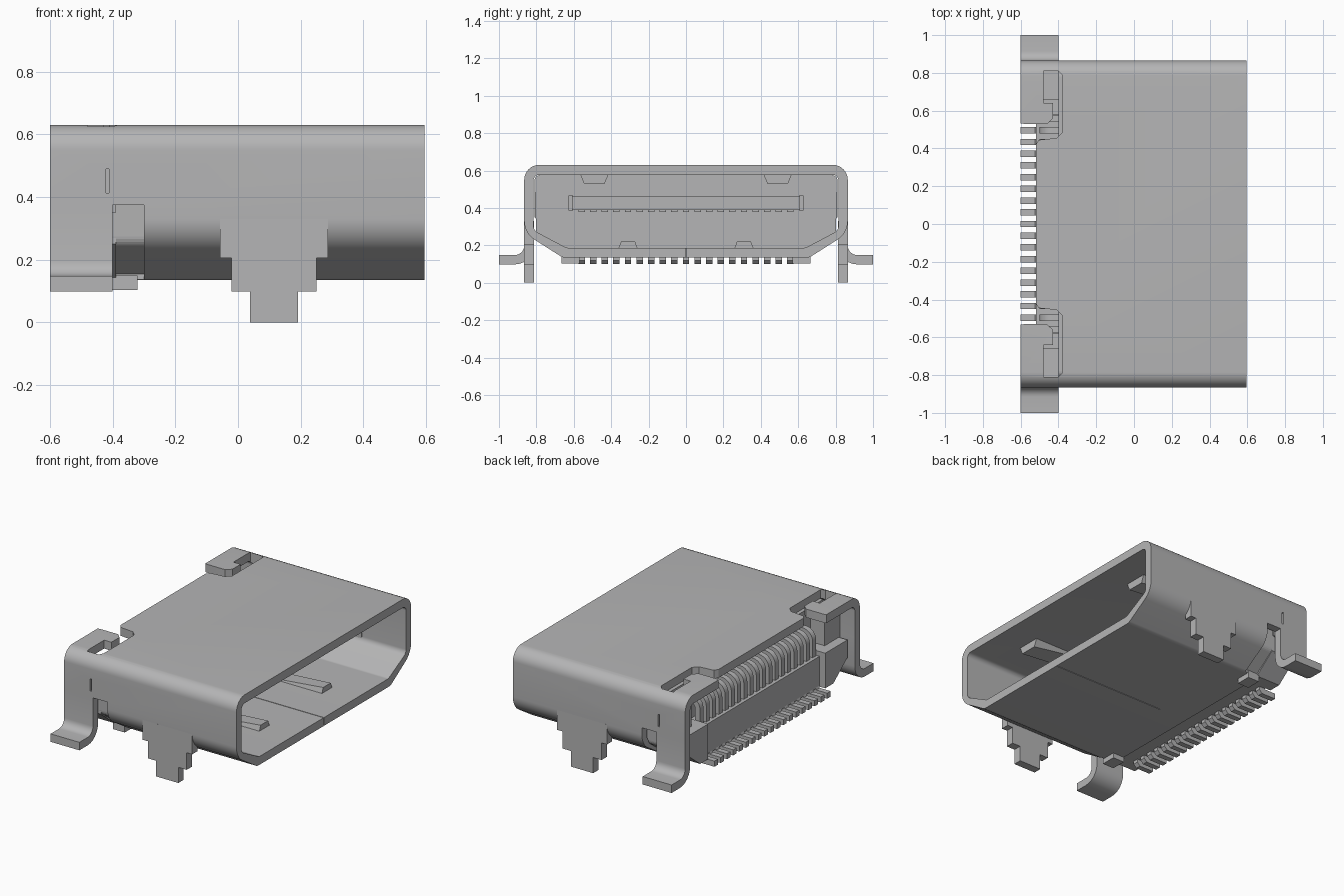
import bpy, bmesh, math
from mathutils import Vector

if "Cube" in bpy.data.objects:
    bpy.data.objects.remove(bpy.data.objects["Cube"])

grey = bpy.data.materials.new("metal grey")
grey.use_nodes = True
colour = (0.46, 0.46, 0.465, 1)
grey.diffuse_color = colour
grey.node_tree.nodes["Principled BSDF"].inputs["Base Color"].default_value = colour

PLACE = {"x": lambda u, v, t: (t, u, v),
         "y": lambda u, v, t: (u, t, v),
         "z": lambda u, v, t: (u, v, t)}


def finish(name, bm):
    bmesh.ops.recalc_face_normals(bm, faces=bm.faces)
    mesh = bpy.data.meshes.new(name)
    bm.to_mesh(mesh)
    bm.free()
    mesh.materials.append(grey)
    obj = bpy.data.objects.new(name, mesh)
    bpy.context.collection.objects.link(obj)
    return obj


def add_prism(bm, pts, axis, a, b):
    rings = [[bm.verts.new(PLACE[axis](u, v, t)) for u, v in pts] for t in (a, b)]
    n = len(pts)
    for ring in rings:
        bm.faces.new(ring)
    for i in range(n):
        j = (i + 1) % n
        bm.faces.new((rings[0][i], rings[0][j], rings[1][j], rings[1][i]))


def prism(name, pts, axis, a, b):
    bm = bmesh.new()
    add_prism(bm, pts, axis, a, b)
    return finish(name, bm)


def rect(u0, u1, v0, v1):
    return [(u0, v0), (u1, v0), (u1, v1), (u0, v1)]


def mirrored(half):
    return half + [(-p[0],) + tuple(p[1:]) for p in reversed(half)]


def rounded(corners, seg=8):
    """Replace each (u, v, radius) corner by a tangent arc."""
    out = []
    for i, (u, v, r) in enumerate(corners):
        p = Vector((u, v))
        d0 = (Vector(corners[i - 1][:2]) - p).normalized()
        d1 = (Vector(corners[(i + 1) % len(corners)][:2]) - p).normalized()
        half = d0.angle(d1) / 2
        mid = p + (d0 + d1).normalized() * (r / math.sin(half))
        s = p + d0 * (r / math.tan(half)) - mid
        e = p + d1 * (r / math.tan(half)) - mid
        for k in range(seg + 1):
            # Blend the two radii, then restore the arc's length
            out.append(tuple(mid + s.lerp(e, k / seg).normalized() * r))
    return out


def smooth(obj):
    bpy.ops.object.select_all(action="DESELECT")
    obj.select_set(True)
    bpy.context.view_layer.objects.active = obj
    bpy.ops.object.shade_smooth_by_angle(angle=math.radians(30))


def cut(obj, cutters):
    for c in cutters:
        c.hide_render = True
        mod = obj.modifiers.new("cut", "BOOLEAN")
        mod.operation = "DIFFERENCE"
        mod.solver = "EXACT"
        mod.object = c
    graph = bpy.context.evaluated_depsgraph_get()
    graph.update()
    mesh = bpy.data.meshes.new_from_object(obj.evaluated_get(graph))
    obj.modifiers.clear()
    obj.data = mesh
    for c in cutters:
        bpy.data.objects.remove(c)


# Shell: a rounded tube with tapered lower corners
outer = rounded(mirrored([(.66, .135, .05), (.865, .265, .12), (.865, .63, .08)]))
inner = rounded(mirrored([(.64, .187, .03), (.815, .28, .04), (.815, .577, .03)]))
bm = bmesh.new()
loops = [[bm.verts.new((x, y, z)) for y, z in prof]
         for x, prof in ((-.6, outer), (.595, outer), (.595, inner), (-.6, inner))]
for k in range(4):
    a, b = loops[k], loops[(k + 1) % 4]
    for i in range(len(a)):
        j = (i + 1) % len(a)
        bm.faces.new((a[i], a[j], b[j], b[i]))
shell = finish("shell", bm)

# Rear opening in the roof, leaving hooked corner flaps
half = [(-.52, .42), (-.505, .445), (-.41, .455), (-.38, .485), (-.38, .79),
        (-.40, .81), (-.48, .81), (-.48, .64), (-.43, .64), (-.43, .56),
        (-.46, .53), (-.58, .53), (-.7, .55)]
roof = half + [(x, -y) for x, y in reversed(half)]
cutters = [prism("roof_cutter", roof, "z", .5, .8),
           prism("floor_cutter", rect(-.7, -.4, -.75, .75), "z", 0, .25),
           prism("seam_cutter", rect(-.2, .7, -.002, .002), "z", .1, .25)]
for s in (-1, 1):
    cutters.append(prism("side_cutter", rect(-.7, -.3, 0, .375), "y", s * .66, s * 1.1))
    cutters.append(prism("slit_cutter", rect(-.422, -.411, .413, .49), "y", s * .78, s * 1))
cut(shell, cutters)
smooth(shell)

# Legs on both sides
leg = [(-.057, .33), (-.057, .205), (-.02, .205), (-.02, .098), (.038, .098), (.038, 0),
       (.192, 0), (.192, .098), (.25, .098), (.25, .205), (.288, .205), (.288, .33)]
arc = [math.radians(a) for a in range(0, 91, 15)]
for s, side in ((-1, "right"), (1, "left")):
    prism(side + "_stepped_leg", leg, "y", s * .813, s * .865)
    # Rear foot: drops from the wall and bends outward
    foot = [(s * .815, .376), (s * .865, .376)]
    foot += [(s * (.915 - .05 * math.cos(a)), .198 - .05 * math.sin(a)) for a in arc]
    foot += [(s, .148), (s, .098)]
    foot += [(s * (.915 - .1 * math.cos(a)), .198 - .1 * math.sin(a)) for a in reversed(arc)]
    smooth(prism(side + "_rear_foot", foot, "x", -.6, -.4))

# Insulating body
body = rounded(mirrored([(.64, .14, .02), (.8, .255, .04), (.812, .575, .03)]), 4)
prism("housing", body, "x", -.4, -.22)
prism("rear_bar", rect(-.52, -.39, .14, .33), "y", -.6, .6)
for s, side in ((-1, "right"), (1, "left")):
    prism(side + "_cheek", [(s * .58, .14), (s * .66, .14), (s * .8, .25),
                            (s * .8, .36), (s * .58, .36)], "x", -.56, -.39)
    prism(side + "_post", rect(s * .66, s * .81, .35, .53), "x", -.5, -.39)
    prism(side + "_pad", rect(-.4, -.32, .103, .15), "y", s * .57, s * .665)

# Tongue with end ribs
prism("tongue", rect(-.25, .25, .39, .465), "y", -.61, .61)
for s, side in ((-1, "right"), (1, "left")):
    prism(side + "_tongue_rib", rect(-.25, .24, .386, .467), "y", s * .605, s * .627)

# Contacts: underside strip, arch behind the housing, solder tail
COUNT, PITCH, WIDE = 19, .062, .034
arch = [(-.38, .5)] + [(-.43 - .07 * math.sin(a), .43 + .07 * math.cos(a)) for a in arc]
arch += [(-.5, .31), (-.465, .31)]
arch += [(-.43 - .035 * math.sin(a), .43 + .035 * math.cos(a)) for a in reversed(arc)]
arch += [(-.38, .465)]
tail = [(-.6, .1), (-.50, .1), (-.48, .12), (-.48, .16), (-.515, .16), (-.525, .135), (-.6, .135)]
for name, shape in (("contact_strips", rect(-.23, .23, .379, .395)),
                    ("contact_arches", arch), ("contact_tails", tail)):
    bm = bmesh.new()
    for i in range(COUNT):
        y = (i - (COUNT - 1) / 2) * PITCH
        add_prism(bm, shape, "y", y - WIDE / 2, y + WIDE / 2)
    smooth(finish(name, bm))


# Grip springs: thin sloping strips on the inner roof and floor
def spring(name, y, wide, tip, z0, z1):
    bm = bmesh.new()
    root = [bm.verts.new((0, y + k * wide / 2, z0)) for k in (-1, 1)]
    base = [bm.verts.new((.4, y + k * wide / 2, z0)) for k in (-1, 1)]
    end = [bm.verts.new((.4, y + k * tip / 2, z1)) for k in (-1, 1)]
    bm.faces.new((root[0], root[1], end[1], end[0]))
    bm.faces.new((base[0], base[1], end[1], end[0]))
    bm.faces.new((root[0], base[0], base[1], root[1]))
    for k in (0, 1):
        bm.faces.new((root[k], base[k], end[k]))
    finish(name, bm)


for s, side in ((-1, "right"), (1, "left")):
    spring(side + "_roof_spring", s * .49, .15, .11, .578, .53)
    spring(side + "_floor_spring", s * .31, .1, .075, .186, .22)
